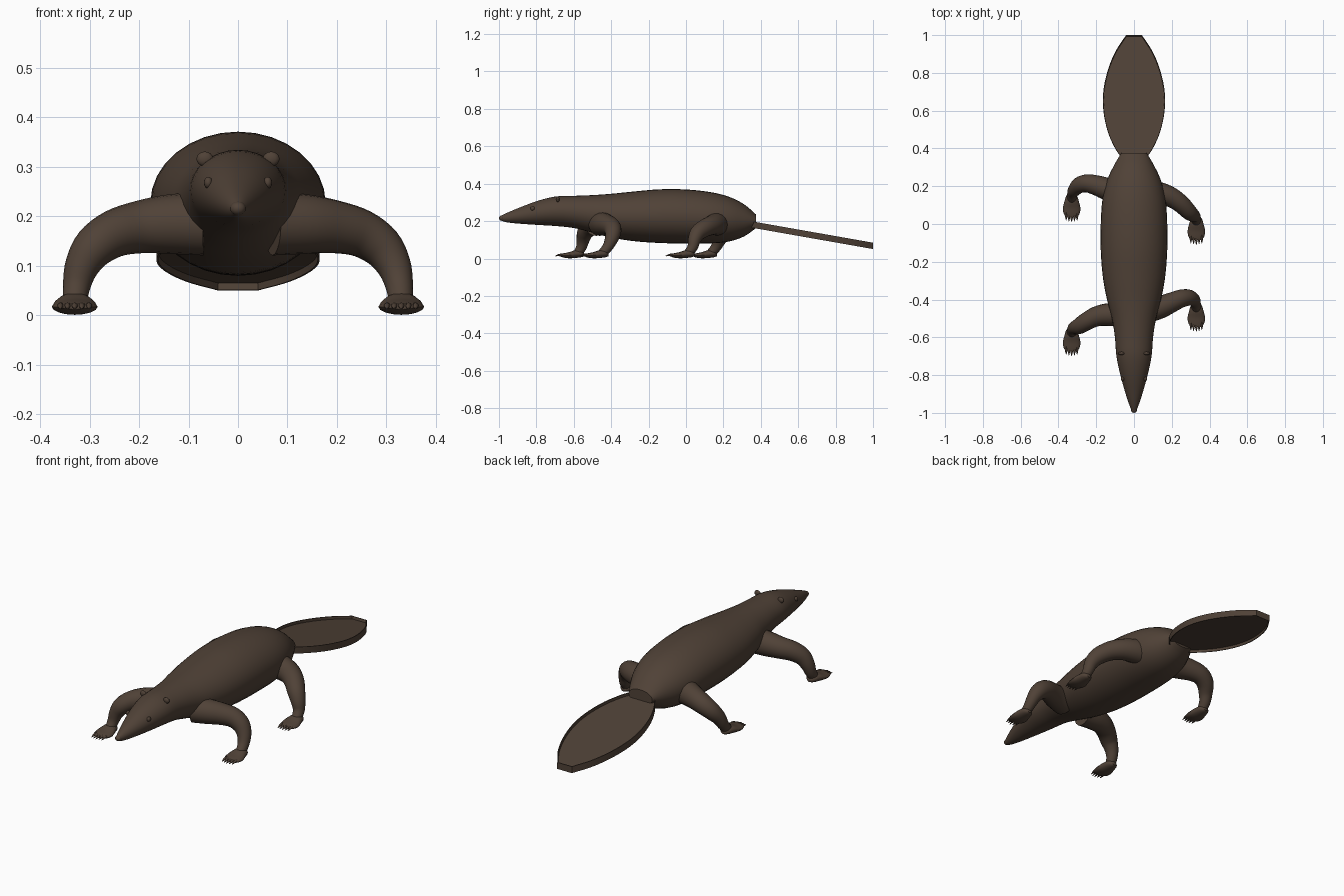
import bpy, bmesh, math
from mathutils import Vector

cube = bpy.data.objects.get("Cube")
if cube:
    bpy.data.objects.remove(cube)

fur = bpy.data.materials.new("dark_brown_fur")
fur.use_nodes = True
COLOUR = (0.08, 0.054, 0.038, 1)
fur.diffuse_color = COLOUR
bsdf = fur.node_tree.nodes["Principled BSDF"]
bsdf.inputs["Base Color"].default_value = COLOUR
bsdf.inputs["Roughness"].default_value = 0.8


def finish(name, bm, angle=45):
    bmesh.ops.recalc_face_normals(bm, faces=bm.faces)
    mesh = bpy.data.meshes.new(name)
    bm.to_mesh(mesh)
    bm.free()
    mesh.materials.append(fur)
    obj = bpy.data.objects.new(name, mesh)
    bpy.context.collection.objects.link(obj)
    bpy.ops.object.select_all(action="DESELECT")
    obj.select_set(True)
    bpy.context.view_layer.objects.active = obj
    bpy.ops.object.shade_smooth_by_angle(angle=math.radians(angle))
    return obj


def smooth_path(rows, steps=4):
    """Catmull-Rom interpolation through rows of equal length."""
    rows = [Vector(r) for r in rows]
    ext = [rows[0] * 2 - rows[1]] + rows + [rows[-1] * 2 - rows[-2]]
    out = []
    for a, b, c, d in zip(ext, ext[1:], ext[2:], ext[3:]):
        for i in range(steps):
            t = i / steps
            out.append(0.5 * (2 * b + (c - a) * t + (2 * a - 5 * b + 4 * c - d) * t ** 2
                              + (3 * b - a - 3 * c + d) * t ** 3))
    return out + [rows[-1]]


def loft(name, rings, sides=24):
    """Skin elliptical rings given as (centre, half axis u, half axis v)."""
    bm = bmesh.new()
    loops = []
    for c, u, v in rings:
        angles = [math.tau * i / sides for i in range(sides)]
        loops.append([bm.verts.new(c + u * math.cos(a) + v * math.sin(a)) for a in angles])
    for p, q in zip(loops, loops[1:]):
        for i in range(sides):
            j = (i + 1) % sides
            bm.faces.new((p[i], p[j], q[j], q[i]))
    bm.faces.new(loops[0])
    bm.faces.new(loops[-1])
    return finish(name, bm)


def spindle(name, rows, x=0, sides=24):
    """Loft along y from rows of (y, half width, top, bottom)."""
    rings = [(Vector((x, y, (t + b) / 2)), Vector((w, 0, 0)), Vector((0, 0, (t - b) / 2)))
             for y, w, t, b in smooth_path(rows)]
    return loft(name, rings, sides)


def ball(name, loc, size):
    bm = bmesh.new()
    bmesh.ops.create_uvsphere(bm, u_segments=12, v_segments=8, radius=1)
    bmesh.ops.scale(bm, vec=size, verts=bm.verts)
    bmesh.ops.translate(bm, vec=loc, verts=bm.verts)
    return finish(name, bm)


# Body and head in one skin
spindle("body", [
    (-0.99, 0.012, 0.228, 0.203), (-0.96, 0.024, 0.243, 0.194), (-0.9, 0.044, 0.268, 0.187),
    (-0.8, 0.072, 0.306, 0.18), (-0.7, 0.093, 0.331, 0.174), (-0.6, 0.101, 0.335, 0.163),
    (-0.5, 0.117, 0.339, 0.138), (-0.4, 0.143, 0.346, 0.112), (-0.28, 0.165, 0.358, 0.093),
    (-0.14, 0.176, 0.37, 0.083), (0, 0.176, 0.369, 0.08), (0.13, 0.167, 0.355, 0.081),
    (0.23, 0.143, 0.33, 0.091), (0.31, 0.106, 0.29, 0.118), (0.375, 0.068, 0.235, 0.163)], sides=32)

# Nose, eyes and ears
ball("nose", (0, -0.985, 0.216), (0.016, 0.015, 0.014))
for side, s in (("left", 1), ("right", -1)):
    ball(side + "_eye", (s * 0.06, -0.82, 0.268), (0.009, 0.012, 0.012))
    ball(side + "_ear", (s * 0.067, -0.685, 0.316), (0.017, 0.009, 0.015))

# Legs share one sideways bend; each has its own stride
BEND = [(0.07, 0.185, 0.064), (0.14, 0.184, 0.06), (0.2, 0.178, 0.053), (0.25, 0.165, 0.048),
        (0.29, 0.138, 0.043), (0.315, 0.1, 0.035), (0.326, 0.06, 0.028), (0.33, 0.025, 0.024)]
STRIDES = {
    "front_left": (1, (-0.46, -0.44, -0.415, -0.395, -0.39, -0.4, -0.42, -0.45)),
    "front_right": (-1, (-0.48, -0.48, -0.49, -0.515, -0.54, -0.55, -0.56, -0.58)),
    "rear_left": (1, (0.17, 0.16, 0.14, 0.105, 0.065, 0.045, 0.035, 0.01)),
    "rear_right": (-1, (0.17, 0.185, 0.205, 0.215, 0.205, 0.18, 0.16, 0.13)),
}
for name, (s, ys) in STRIDES.items():
    path = smooth_path([(s * x, y, z, r) for (x, z, r), y in zip(BEND, ys)])
    rings = []
    for i, p in enumerate(path):
        tangent = (path[min(i + 1, len(path) - 1)] - path[max(i - 1, 0)]).to_3d().normalized()
        u = tangent.cross(Vector((0, 1, 0))).normalized()
        rings.append((p.to_3d(), u * p.w, tangent.cross(u) * p.w))
    loft(name + "_leg", rings, 20)

    # Flat foot with five claws
    y = ys[-1]
    x = s * 0.33
    spindle(name + "_foot", [
        (y + 0.035, 0.012, 0.03, 0.012), (y + 0.02, 0.028, 0.043, 0.007),
        (y - 0.01, 0.038, 0.045, 0.003), (y - 0.045, 0.046, 0.034, 0.001),
        (y - 0.075, 0.042, 0.028, 0.005), (y - 0.095, 0.028, 0.023, 0.012)], x, 16)
    for k in range(-2, 3):
        cy = y - 0.09 + 0.004 * abs(k)
        spindle(f"{name}_claw_{k + 3}", [
            (cy + 0.02, 0.006, 0.026, 0.013), (cy - 0.008, 0.006, 0.025, 0.013),
            (cy - 0.03, 0.001, 0.014, 0.012)], x + k * 0.0145, 8)

# Paddle tail: a thin plate inside a raised rim, sloping down to the back
outline = smooth_path([(0.35, 0.066), (0.4, 0.1), (0.48, 0.136), (0.57, 0.158), (0.66, 0.165),
                       (0.75, 0.155), (0.84, 0.13), (0.92, 0.095), (1, 0.042)], 3)
loop = [(w, y) for y, w in outline] + [(-w, y) for y, w in reversed(outline)]
bm = bmesh.new()
low = bm.faces.new([bm.verts.new((x, y, 0.165 - 0.176 * (y - 0.35))) for x, y in loop])
grown = bmesh.ops.extrude_face_region(bm, geom=[low])["geom"]
bmesh.ops.translate(bm, vec=(0, 0, 0.034), verts=[v for v in grown if isinstance(v, bmesh.types.BMVert)])
if low.is_valid and len(low.link_loops if hasattr(low, "link_loops") else low.loops) < 5:
    low = None
bmesh.ops.recalc_face_normals(bm, faces=bm.faces)
caps = [f for f in bm.faces if len(f.verts) > 4]
if len(caps) < 2:
    base = [v for v in bm.verts if v not in grown]
    caps.append(bm.faces.new(base))
    bmesh.ops.recalc_face_normals(bm, faces=bm.faces)
for cap in caps:
    bmesh.ops.inset_region(bm, faces=[cap], thickness=0.004)
    bmesh.ops.inset_region(bm, faces=[cap], thickness=0.0005, depth=-0.014)
finish("paddle_tail", bm, 30)
